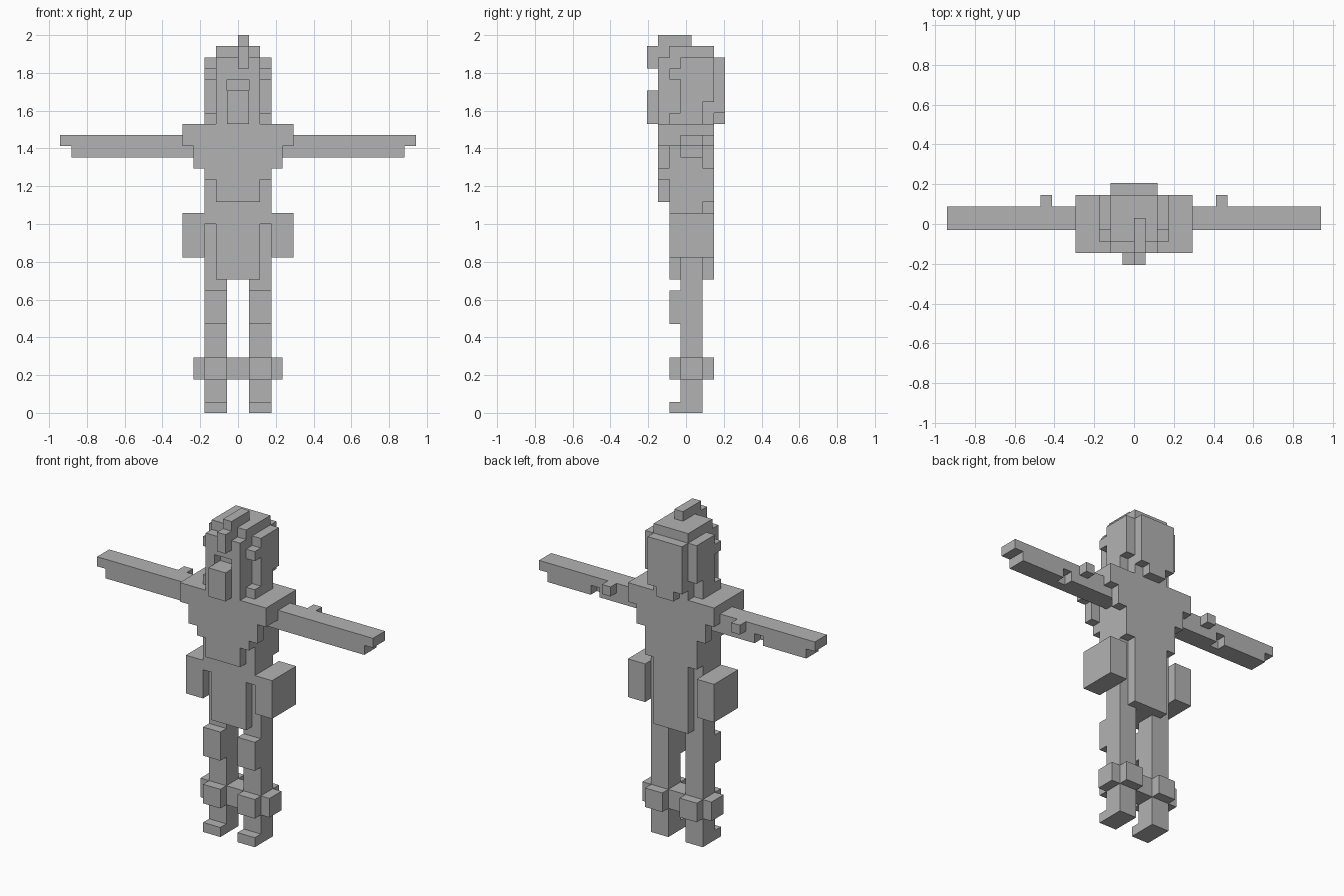
import bpy, bmesh, math
from mathutils import Vector

if "Cube" in bpy.data.objects:
    bpy.data.objects.remove(bpy.data.objects["Cube"])

U = 2 / 34  # edge length of one cube of the block figure

grey = bpy.data.materials.new("plain grey")
grey.diffuse_color = (0.45, 0.45, 0.45, 1)
grey.use_nodes = True
grey.node_tree.nodes["Principled BSDF"].inputs["Base Color"].default_value = grey.diffuse_color


def cells(boxes, mirror):
    """Unit cells covered by boxes given as (x0, x1, y0, y1, z0, z1)."""
    out = set()
    for x0, x1, y0, y1, z0, z1 in boxes:
        for x in range(x0, x1):
            for y in range(y0, y1):
                for z in range(z0, z1):
                    out.add((x, y, z))
                    if mirror:
                        out.add((-1 - x, y, z))
    return out


def part(name, boxes, cut=(), mirror=True):
    """One block part: the outer skin of its cells, merged to large flat faces."""
    solid = cells(boxes, mirror) - cells(cut, mirror)
    bm = bmesh.new()
    for c in solid:
        for axis in range(3):
            for side in (0, 1):
                n = list(c)
                n[axis] += 2 * side - 1
                if tuple(n) in solid:
                    continue
                a, b = (axis + 1) % 3, (axis + 2) % 3
                quad = []
                for da, db in ((0, 0), (1, 0), (1, 1), (0, 1)):
                    p = list(c)
                    p[axis] += side
                    p[a] += da
                    p[b] += db
                    quad.append(bm.verts.new((p[0] * U, (p[1] - 3.5) * U, p[2] * U)))
                bm.faces.new(quad if side else quad[::-1])
    bmesh.ops.remove_doubles(bm, verts=bm.verts, dist=U / 100)
    bmesh.ops.dissolve_limit(bm, angle_limit=math.radians(1),
                             verts=bm.verts, edges=bm.edges)
    mesh = bpy.data.meshes.new(name)
    bm.to_mesh(mesh)
    bm.free()
    mesh.materials.append(grey)
    bpy.context.collection.objects.link(bpy.data.objects.new(name, mesh))


# Legs with toes and knee pads
part("legs", [(1, 3, 3, 5, 0, 17), (1, 3, 2, 3, 0, 1), (1, 3, 2, 3, 8, 11)])
# Cross-shaped ankle cuffs
part("ankle_cuffs", [(0, 4, 3, 5, 3, 5), (1, 3, 2, 6, 3, 5)],
     cut=[(1, 3, 3, 5, 3, 5)])
# Tunic: hanging front and back cloth, waist and upper body
part("tunic", [(0, 2, 2, 6, 12, 19), (0, 3, 2, 5, 17, 19), (0, 3, 2, 6, 19, 26)],
     cut=[(1, 2, 3, 5, 12, 17)])
# Stepped chest plate
part("chest_plate", [(0, 2, 1, 2, 19, 21), (0, 3, 1, 2, 21, 22),
                     (0, 4, 1, 2, 22, 24), (0, 3, 1, 2, 24, 26)])
# Shoulders with a strip behind each armpit
part("shoulders", [(3, 5, 1, 6, 24, 26), (3, 4, 5, 6, 22, 24)])
# Arms with stepped hands, elbow studs and a nick underneath
part("arms", [(3, 15, 3, 5, 23, 24), (5, 16, 3, 5, 24, 25), (7, 8, 5, 6, 24, 25)],
     cut=[(9, 10, 4, 5, 23, 24)])
# Hip pouches
part("hip_pouches", [(3, 5, 2, 6, 14, 18)])
# Head with eye slot
part("head", [(0, 2, 2, 6, 26, 33), (0, 2, 1, 2, 26, 32)],
     cut=[(0, 1, 1, 2, 29, 30)])
# Mouth guard
part("mouth_guard", [(0, 1, 0, 1, 26, 29)])
# Side and back hair
part("side_hair", [(2, 3, 3, 5, 26, 32), (2, 3, 5, 6, 28, 32),
                   (2, 3, 2, 3, 30, 31), (2, 3, 2, 3, 26, 27)])
part("back_hair", [(0, 2, 6, 7, 27, 32), (0, 1, 6, 7, 26, 27)])
# Off-centre crest running over the brow
part("crest", [(0, 1, 1, 4, 33, 34), (0, 1, 1, 2, 32, 33), (0, 1, 0, 1, 31, 33)],
     mirror=False)
